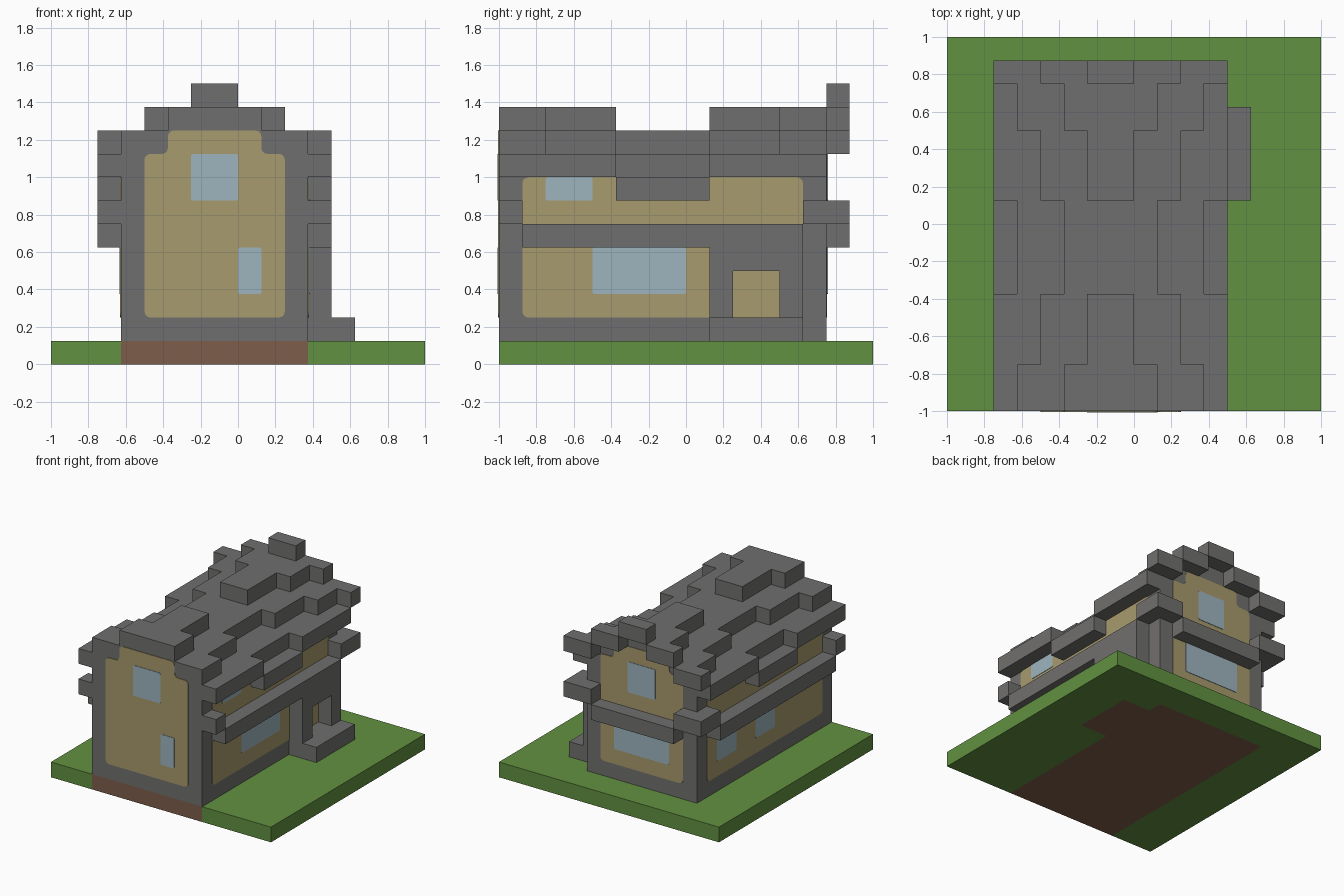
import bpy
import bmesh
from mathutils import Vector

U = 0.125      # size of one building block
MID = -1       # the house is centred on this x, in blocks

cube = bpy.data.objects.get("Cube")
if cube:
    bpy.data.objects.remove(cube, do_unlink=True)


def material(name, r, g, b):
    m = bpy.data.materials.new(name)
    m.use_nodes = True
    m.diffuse_color = (r, g, b, 1)
    bsdf = m.node_tree.nodes["Principled BSDF"]
    bsdf.inputs["Base Color"].default_value = (r, g, b, 1)
    bsdf.inputs["Roughness"].default_value = 0.9
    return m


STONE = material("grey stone", 0.163, 0.159, 0.156)
GRASS = material("green grass", 0.122, 0.283, 0.053)
PLASTER = material("tan plaster", 0.392, 0.328, 0.156)
GLASS = material("pale blue glass", 0.337, 0.462, 0.515)
EARTH = material("brown earth", 0.205, 0.109, 0.067)


def prism(name, outline, place, push, mat, rounding=0):
    """Extrude a 2D outline, put into space by place(), along push."""
    bm = bmesh.new()
    bm.faces.new([bm.verts.new(place(a, b)) for a, b in outline])
    if rounding:
        bmesh.ops.bevel(bm, geom=bm.verts[:], offset=rounding, segments=3,
                        profile=0.5, affect='VERTICES')
    ext = bmesh.ops.extrude_face_region(bm, geom=bm.faces[:], use_keep_orig=True)
    moved = [g for g in ext["geom"] if isinstance(g, bmesh.types.BMVert)]
    bmesh.ops.translate(bm, verts=moved, vec=Vector(push))
    bmesh.ops.recalc_face_normals(bm, faces=bm.faces[:])
    bmesh.ops.scale(bm, verts=bm.verts[:], vec=(U, U, U))
    mesh = bpy.data.meshes.new(name)
    bm.to_mesh(mesh)
    bm.free()
    mesh.materials.append(mat)
    obj = bpy.data.objects.new(name, mesh)
    bpy.context.collection.objects.link(obj)
    return obj


def rect(a0, a1, b0, b1):
    return [(a0, b0), (a1, b0), (a1, b1), (a0, b1)]


def block(name, x0, x1, y0, y1, z0, z1, mat=STONE):
    return prism(name, rect(x0, x1, y0, y1), lambda a, b: (a, b, z0),
                 (0, 0, z1 - z0), mat)


def panel(name, wall, outline, mat, thick, rounding):
    """Thin plate on one of the four walls."""
    place, out = WALLS[wall]
    return prism(name, outline, place, Vector(out) * thick, mat, rounding)


WALLS = {
    "front": (lambda a, b: (a, -8, b), (0, -1, 0)),
    "back": (lambda a, b: (a, 6, b), (0, 1, 0)),
    "left": (lambda a, b: (3, a, b), (1, 0, 0)),
    "right": (lambda a, b: (-5, a, b), (-1, 0, 0)),
}

# Ground with the foundation let into it
footing = [(-5, 6), (3, 6), (3, 5), (5, 5), (5, 1), (3, 1), (3, -8)]
flat = lambda a, b: (a, b, 0)
prism("foundation", [(-5, -8)] + footing, flat, (0, 0, 1), EARTH)
prism("lawn", [(-8, -8), (-5, -8)] + footing + [(8, -8), (8, 8), (-8, 8)],
      flat, (0, 0, 1), GRASS)

# House body
block("house_body", -5, 3, -8, 6, 1, 8)

# Sagging stepped roof: y start, y end, ridge height, half widths from the top
wide, narrow = (2, 4, 5), (1, 3, 5)
sections = [(-8, -6, 11, wide), (-6, -3, 11, narrow), (-3, 1, 10, wide),
            (1, 4, 11, narrow), (4, 6, 11, wide)]
for y0, y1, top, widths in sections:
    for step, hw in enumerate(widths):
        block("roof_layer", MID - hw, MID + hw, y0, y1, top - step - 1, top - step)

# Raised open verge over the back gable
inner = 0
for step, hw in enumerate(narrow):
    z = 12 - step
    if inner == 0:
        block("back_verge_ridge", MID - hw, MID + hw, 6, 7, z - 1, z)
    else:
        for s in (-1, 1):
            xs = sorted((MID + s * inner, MID + s * hw))
            block("back_verge_step", *xs, 6, 7, z - 1, z)
    inner = hw

# Beams around the walls with upturned ends
for s in (-1, 1):
    xs = sorted((MID + s * 4, MID + s * 5))
    block("side_beam", *xs, -7, 5, 5, 6)
    block("beam_front_end", *xs, -8, -7, 6, 7)
    block("beam_back_end", *xs, 5, 7, 6, 7)
    xs = sorted((MID + s * 3, MID + s * 4))
    block("back_beam_end", *xs, 6, 7, 6, 7)
block("back_beam", -4, 2, 6, 7, 5, 6)

# Porch with a recessed doorway
for y in (1, 4):
    block("porch_post", 3, 4, y, y + 1, 1, 5)
block("porch_lintel", 3, 4, 2, 4, 4, 5)
block("porch_step", 3, 5, 1, 5, 1, 2)

# Plaster panels
gable = [(-4, 2), (2, 2), (2, 9), (1, 9), (1, 10), (-3, 10), (-3, 9), (-4, 9)]
for wall in ("front", "back"):
    panel(wall + "_plaster", wall, gable, PLASTER, 0.04, 0.25)
for wall in ("left", "right"):
    panel(wall + "_plaster", wall, rect(-7, 5, 2, 8), PLASTER, 0.04, 0.25)

# Windows
windows = [
    ("front", -2, 0, 7, 9), ("front", 0, 1, 3, 5),
    ("back", -2, 0, 7, 9), ("back", -3, 1, 3, 5),
    ("left", -4, 0, 3, 5), ("left", -6, -4, 7, 8),
    ("right", 2, 4, 3, 5), ("right", -2, 0, 3, 5),
]
for wall, a0, a1, b0, b1 in windows:
    panel(wall + "_window", wall, rect(a0, a1, b0, b1), GLASS, 0.07, 0.08)
